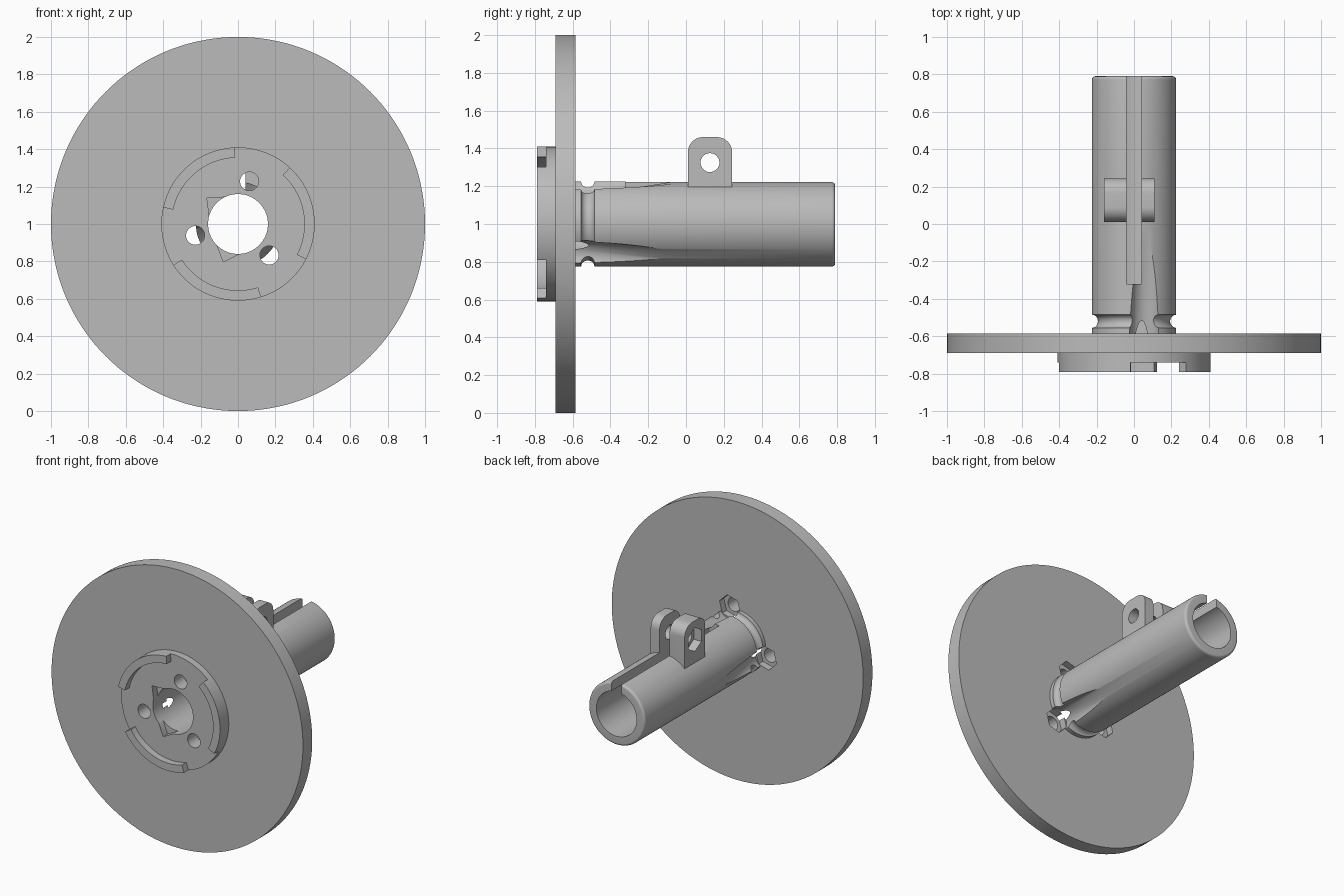
import bpy, bmesh
from math import sin, cos, pi, radians, sqrt
from mathutils import Matrix, Vector

if "Cube" in bpy.data.objects:
    bpy.data.objects.remove(bpy.data.objects["Cube"])

SEGS = 144
AXIS_Z = 1.0
SCREW_ANGLES = (75, 195, 315)
SCREW_R = 0.236

grey = bpy.data.materials.new("plain grey")
grey.use_nodes = True
grey.diffuse_color = (0.5, 0.5, 0.5, 1)
grey.node_tree.nodes["Principled BSDF"].inputs["Base Color"].default_value = (0.5, 0.5, 0.5, 1)


def finish(name, bm):
    bmesh.ops.recalc_face_normals(bm, faces=bm.faces)
    mesh = bpy.data.meshes.new(name)
    bm.to_mesh(mesh)
    bm.free()
    mesh.materials.append(grey)
    ob = bpy.data.objects.new(name, mesh)
    bpy.context.collection.objects.link(ob)
    return ob


def prism(name, pts, t0, t1, axis="Y"):
    """Extrude a flat outline along Y (points are x, z) or X (points are y, z)."""
    place = (lambda a, b, t: (a, t, b)) if axis == "Y" else (lambda a, b, t: (t, a, b))
    bm = bmesh.new()
    rings = [[bm.verts.new(place(a, b, t)) for a, b in pts] for t in (t0, t1)]
    for ring in rings:
        bm.faces.new(ring)
    n = len(pts)
    for i in range(n):
        j = (i + 1) % n
        bm.faces.new((rings[0][i], rings[0][j], rings[1][j], rings[1][i]))
    return finish(name, bm)


def arc(cx, cz, r, a0, a1, n):
    steps = [radians(a0 + (a1 - a0) * i / n) for i in range(n + 1)]
    return [(cx + r * cos(a), cz + r * sin(a)) for a in steps]


def ngon(cx, cz, r, n, start=0):
    return arc(cx, cz, r, start, start + 360, n)[:-1]


def lathe(name, profile, closed):
    """Spin (radius, y) points around the main axis."""
    bm = bmesh.new()
    rings = []
    for i in range(SEGS):
        a = 2 * pi * i / SEGS
        rings.append([bm.verts.new((r * cos(a), y, AXIS_Z + r * sin(a))) for r, y in profile])
    n = len(profile)
    for i in range(SEGS):
        p, q = rings[i], rings[(i + 1) % SEGS]
        for k in range(n if closed else n - 1):
            m = (k + 1) % n
            bm.faces.new((p[k], p[m], q[m], q[k]))
    if not closed:
        bm.faces.new([ring[0] for ring in rings])
        bm.faces.new([ring[-1] for ring in rings])
    return finish(name, bm)


def combine(ob, other, operation):
    mod = ob.modifiers.new("shape", "BOOLEAN")
    mod.operation, mod.solver, mod.object = operation, "EXACT", other
    bpy.context.view_layer.objects.active = ob
    bpy.ops.object.modifier_apply(modifier=mod.name)
    bpy.data.objects.remove(other)


def smooth(ob):
    bpy.ops.object.select_all(action="DESELECT")
    ob.select_set(True)
    bpy.context.view_layer.objects.active = ob
    bpy.ops.object.shade_smooth_by_angle(angle=radians(30))


def polar(r, deg):
    return r * cos(radians(deg)), AXIS_Z + r * sin(radians(deg))


# Disc with raised hub and central bore
disc = lathe("disc", [(0.16, -0.74), (0.41, -0.74), (0.41, -0.69),
                      (1, -0.69), (1, -0.585), (0.16, -0.585)], True)

# Screw holes with hexagonal nut pockets at the back
for deg in SCREW_ANGLES:
    x, z = polar(SCREW_R, deg)
    combine(disc, prism("hole_cutter", ngon(x, z, 0.05, 32), -0.9, -0.4), "DIFFERENCE")
    combine(disc, prism("nut_cutter", ngon(x, z, 0.085, 6, deg), -0.635, -0.4), "DIFFERENCE")

# Two square-cornered key notches beside the bore
for deg in (140, 249):
    pts = [polar(0.217, deg), polar(0.15, deg + 35), polar(0.1, deg), polar(0.15, deg - 35)]
    combine(disc, prism("notch_cutter", pts, -0.9, -0.69), "DIFFERENCE")
smooth(disc)

# Three curved locking tabs on the hub face
for i in range(3):
    a0 = 92.5 + 120 * i
    outline = arc(0, AXIS_Z, 0.41, a0, a0 + 75, 30) + arc(0, AXIS_Z, 0.355, a0 + 75, a0, 30)
    smooth(prism(f"locking_tab_{i + 1}", outline, -0.79, -0.74))

# Tube body with a round groove near the disc and a rounded far end
groove = [(0.225 - 0.032 * sin(pi * i / 12), -0.52 - 0.035 * cos(pi * i / 12)) for i in range(13)]
rim = arc(0.207, 0.772, 0.018, 0, 90, 6)
tube = lathe("tube", [(0.225, -0.585)] + groove + rim, False)

# Pair of clamp lugs with rounded tops
Y, HALF, TOP, ROUND = 0.127, 0.117, 1.46, 0.08
lug = ([(Y - HALF, 1.12), (Y + HALF, 1.12)]
       + arc(Y + HALF - ROUND, TOP - ROUND, ROUND, 0, 90, 10)
       + arc(Y - HALF + ROUND, TOP - ROUND, ROUND, 90, 180, 10))
for x0, x1 in ((-0.16, -0.04), (0.04, 0.11)):
    combine(tube, prism("lug", lug, x0, x1, "X"), "UNION")
combine(tube, prism("bolt_cutter", ngon(Y, 1.325, 0.05, 32), -0.3, 0.3, "X"), "DIFFERENCE")
combine(tube, prism("hex_cutter", ngon(Y, 1.325, 0.085, 6, 30), -0.3, -0.1, "X"), "DIFFERENCE")

# Bore and clamping slit along the top
combine(tube, prism("bore_cutter", ngon(0, AXIS_Z, 0.16, SEGS), -1, 1), "DIFFERENCE")
slit = [(-0.04, 1.0), (0.04, 1.0), (0.04, 1.3), (-0.04, 1.3)]
combine(tube, prism("slit_cutter", slit, -0.32, 1), "DIFFERENCE")

# Tapering screw clearances, tilted outward from each screw hole
for deg in SCREW_ANGLES:
    x, z = polar(SCREW_R, deg)
    cutter = prism("clearance_cutter", ngon(0, 0, 0.085, 48), -0.1, 0.575)
    out = Vector((cos(radians(deg)), 0, sin(radians(deg))))
    along = (Vector((0, 1, 0)) + out * 0.143).normalized()
    turn = Vector((0, 1, 0)).rotation_difference(along).to_matrix().to_4x4()
    cutter.data.transform(Matrix.Translation((x, -0.585, z)) @ turn)
    combine(tube, cutter, "DIFFERENCE")
smooth(tube)
